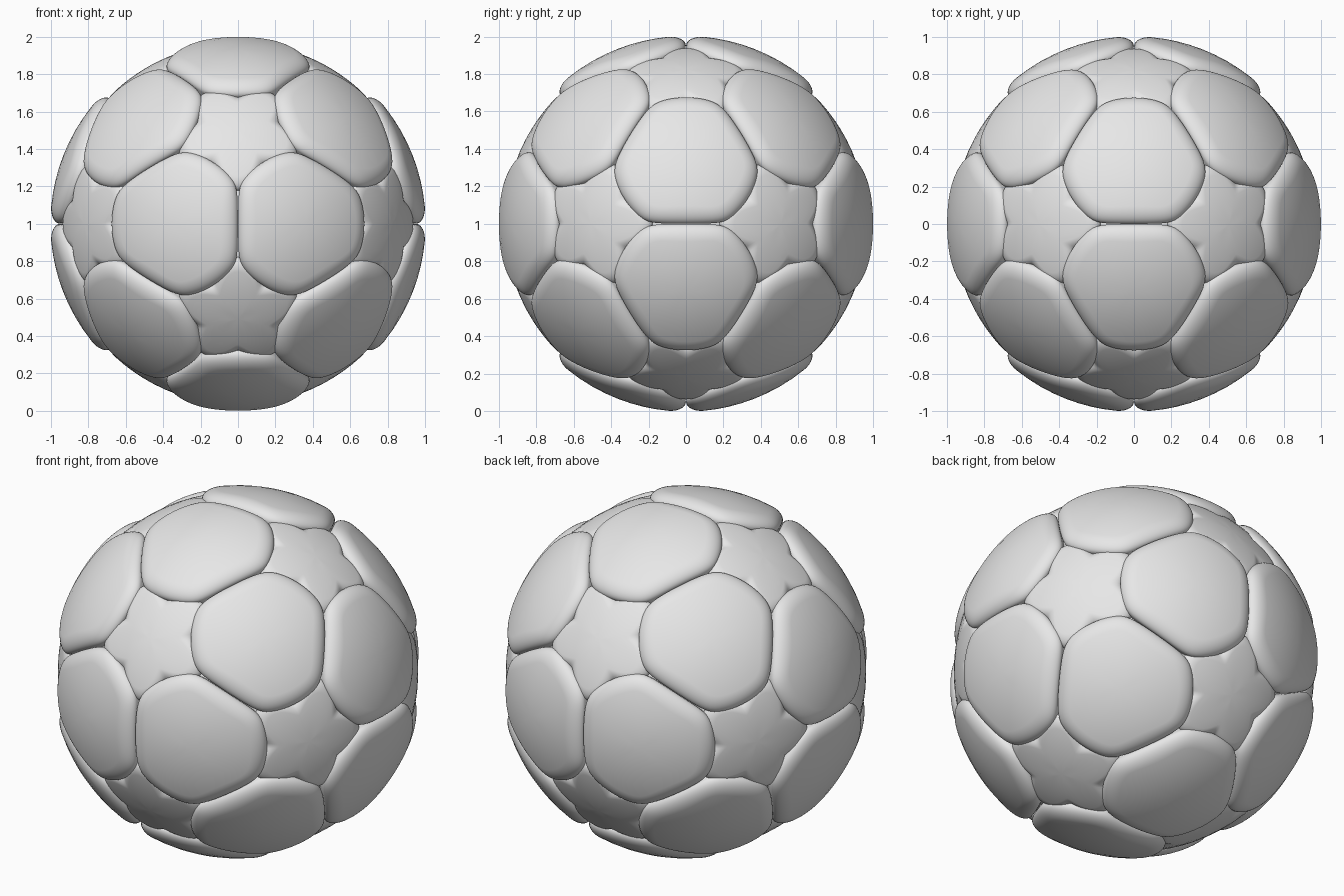
import bpy, bmesh
from math import sin, cos, tan, atan, sqrt, pi
from itertools import product
from mathutils import Vector, Matrix

if "Cube" in bpy.data.objects:
    bpy.data.objects.remove(bpy.data.objects["Cube"], do_unlink=True)

PHI = (1 + sqrt(5)) / 2
SEGMENTS = 90
CORE = 0.9

grey = bpy.data.materials.new("light_grey")
grey.use_nodes = True
grey.diffuse_color = (0.8, 0.8, 0.8, 1)
grey.node_tree.nodes["Principled BSDF"].inputs["Base Color"].default_value = (0.8, 0.8, 0.8, 1)


def directions(points):
    """Cyclic permutations of signed points, as unit vectors."""
    found = []
    for x, y, z in points:
        for p in ((x, y, z), (z, x, y), (y, z, x)):
            for s in product((1, -1), repeat=3):
                v = Vector([a * b for a, b in zip(p, s)]).normalized()
                if all((v - w).length > 0.01 for w in found):
                    found.append(v)
    return found


def hexagon_outline(theta):
    """Straight against other hexagons, bulging over the pentagons, soft corners."""
    total = 0
    for k in range(3):
        c = cos(theta - k * 2 * pi / 3)
        if c > 0.1:
            total += atan(tan(0.364) / c) ** -22
        a = theta - pi / 3 - k * 2 * pi / 3
        arc = -0.10 * cos(a) + sqrt(0.51 ** 2 - (0.10 * sin(a)) ** 2)
        total += arc ** -22
    return total ** (-1 / 22)


def pentagon_outline(theta):
    """Five concave sides with pointed corners."""
    return 0.25 + 0.11 * abs(sin(2.5 * theta)) ** 1.5


def panel_mesh(name, outline, top, band, drop):
    """Padded spherical panel: domed top, rounded rim, short skirt."""
    bm = bmesh.new()
    pole = bm.verts.new((0, 0, top))
    inner = [0.25, 0.5, 0.75, 1]
    rim = [1 - cos(i * pi / 20) for i in range(9, -1, -1)]
    rings = []

    def add_ring(place):
        ring = []
        for i in range(SEGMENTS):
            th = 2 * pi * i / SEGMENTS
            a, r = place(outline(th))
            ring.append(bm.verts.new((r * sin(a) * cos(th), r * sin(a) * sin(th), r * cos(a))))
        rings.append(ring)

    for f in inner:
        add_ring(lambda edge: (f * (edge - band), top))
    for f in rim:
        add_ring(lambda edge: (edge - band * f, top - drop * (1 - sqrt(1 - (1 - f) ** 2))))
    add_ring(lambda edge: (edge - 0.004, CORE))

    for i in range(SEGMENTS):
        j = (i + 1) % SEGMENTS
        bm.faces.new((pole, rings[0][i], rings[0][j]))
        for a, b in zip(rings, rings[1:]):
            bm.faces.new((a[i], b[i], b[j], a[j]))
    for face in bm.faces:
        face.smooth = True
    mesh = bpy.data.meshes.new(name)
    bm.to_mesh(mesh)
    bm.free()
    mesh.materials.append(grey)
    return mesh


def place_panels(name, mesh, centres, hexagons):
    """One panel per direction, its first side turned to the nearest hexagon."""
    for n, d in enumerate(centres, 1):
        near = min((h for h in hexagons if (h - d).length > 0.01), key=lambda h: (h - d).length)
        x = (near - d * near.dot(d)).normalized()
        y = d.cross(x)
        ob = bpy.data.objects.new(f"{name}_{n:02d}", mesh)
        ob.matrix_world = Matrix.Translation((0, 0, 1)) @ Matrix((x, y, d)).transposed().to_4x4()
        bpy.context.collection.objects.link(ob)


hexagons = directions([(1, 1, 1), (0, 1 / PHI, PHI)])
pentagons = directions([(1, 0, PHI)])

# Raised hexagon panels
place_panels("hexagon_panel", panel_mesh("hexagon_panel", hexagon_outline, 1.003, 0.095, 0.05),
             hexagons, hexagons)

# Sunken pentagon panels
place_panels("pentagon_panel", panel_mesh("pentagon_panel", pentagon_outline, 0.968, 0.075, 0.04),
             pentagons, hexagons)

# Inner ball closing the seams
bpy.ops.mesh.primitive_uv_sphere_add(segments=64, ring_count=32, radius=CORE + 0.02, location=(0, 0, 1))
core = bpy.context.object
core.name = "inner_ball"
core.data.materials.append(grey)
bpy.ops.object.shade_smooth()
